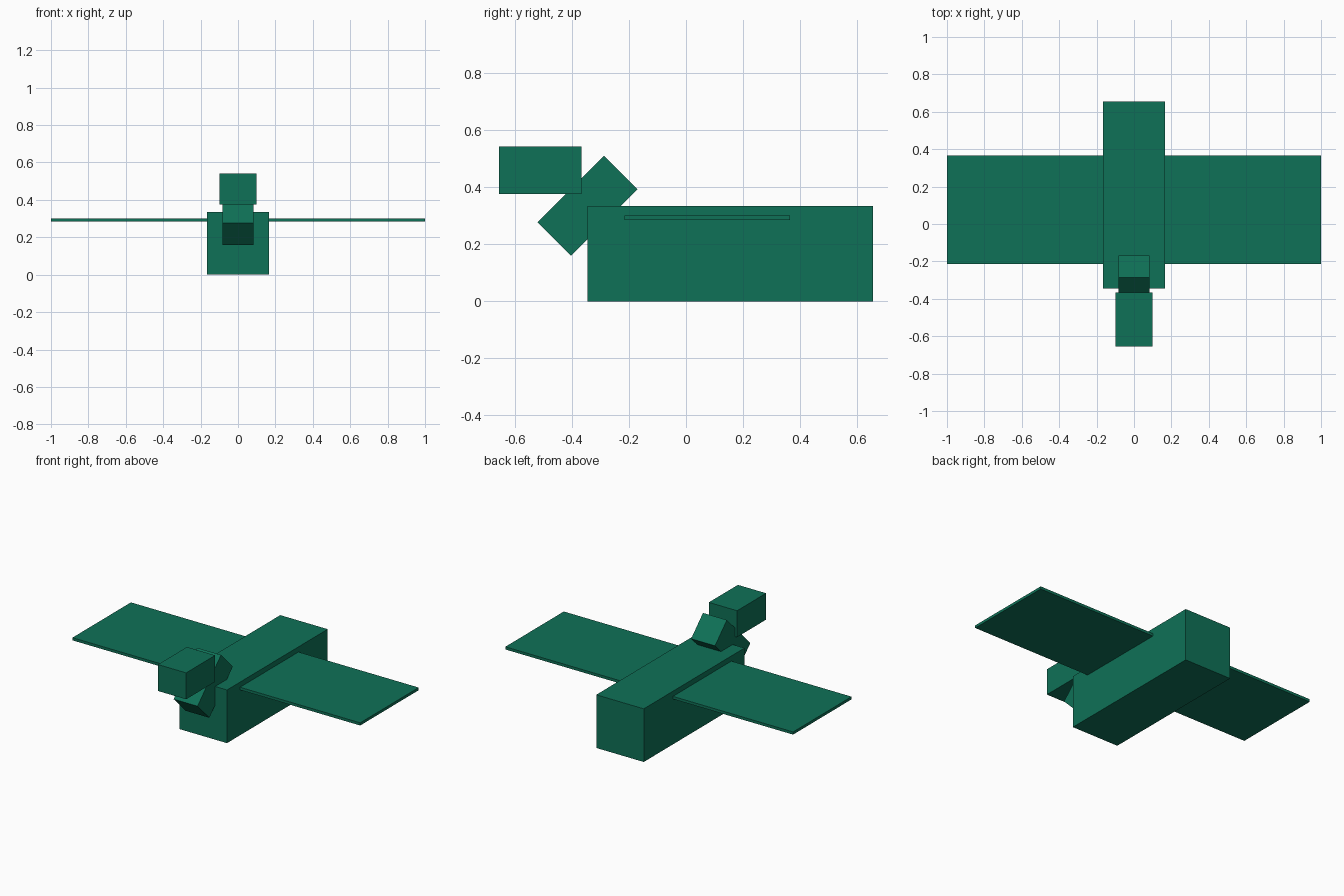
import bpy
from math import radians

default_cube = bpy.data.objects.get("Cube")
if default_cube:
    bpy.data.objects.remove(default_cube, do_unlink=True)

# Single green material
COLOUR = (0.0046, 0.165, 0.095, 1)
green = bpy.data.materials.new("deep_green")
green.use_nodes = True
green.diffuse_color = COLOUR
green.node_tree.nodes["Principled BSDF"].inputs["Base Color"].default_value = COLOUR


def box(name, centre, size, tilt=0):
    """Flat-shaded box of the given full size, tilted about x in degrees."""
    bpy.ops.mesh.primitive_cube_add(size=1, location=centre, rotation=(radians(tilt), 0, 0))
    ob = bpy.context.object
    ob.name = name
    ob.scale = size
    bpy.ops.object.transform_apply(location=False, rotation=False, scale=True)
    ob.data.materials.append(green)
    return ob


# Long body block
box("body", (0, 0.155, 0.167), (0.33, 1.0, 0.334))

# Thin wing slab passing through the body
box("wings", (0, 0.075, 0.293), (2.0, 0.58, 0.017))

# Neck leaning forward and up into the body's front edge
box("neck", (0, -0.345, 0.335), (0.166, 0.33, 0.166), tilt=45)

# Head block
box("head", (0, -0.511, 0.459), (0.196, 0.288, 0.166))
